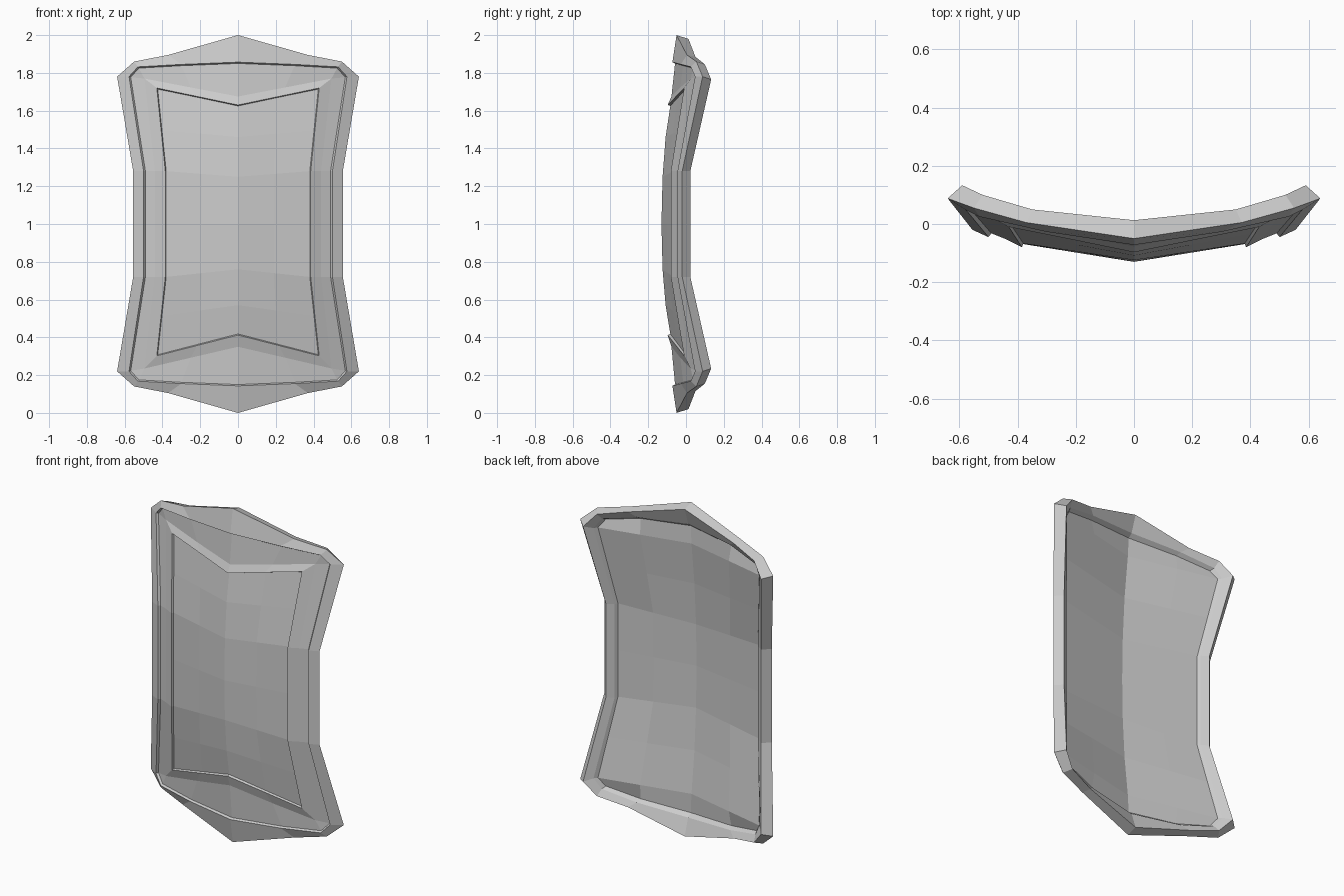
import bpy, bmesh

if "Cube" in bpy.data.objects:
    bpy.data.objects.remove(bpy.data.objects["Cube"])


def half_loop(upper, lower=None):
    """Right half of a ring, top centre to bottom centre; lower defaults to a mirror image."""
    low = lower or [(x, y, 2 - z) for x, y, z in upper]
    return upper + low[::-1]


def lerp(a, b, t):
    return tuple(p + (q - p) * t for p, q in zip(a, b))


def add_strip(bm, a, b):
    """Bridge two rows of points of equal length."""
    va, vb = [bm.verts.new(p) for p in a], [bm.verts.new(p) for p in b]
    for i in range(len(a) - 1):
        bm.faces.new((va[i], vb[i], vb[i + 1], va[i + 1]))


def make(name, rows_list):
    """Skin the sets of rows into one half and mirror it."""
    bm = bmesh.new()
    for rows in rows_list:
        for a, b in zip(rows, rows[1:]):
            add_strip(bm, a, b)
    bmesh.ops.remove_doubles(bm, verts=bm.verts, dist=0.0005)
    bmesh.ops.recalc_face_normals(bm, faces=bm.faces)
    me = bpy.data.meshes.new(name)
    bm.to_mesh(me)
    bm.free()
    ob = bpy.data.objects.new(name, me)
    bpy.context.collection.objects.link(ob)
    m = ob.modifiers.new("Mirror", "MIRROR")
    m.use_clip = True
    return ob


# Rings from the back of the rim, over the edge, to the front frame
back_in = half_loop([(0, -.045, 1.86), (.30, 0, 1.84), (.50, .045, 1.80), (.535, .07, 1.75), (.465, -.02, 1.28)])
back_lip = half_loop([(0, -.02, 1.88), (.31, .025, 1.855), (.51, .07, 1.81), (.55, .09, 1.75), (.475, -.003, 1.28)])
edge_back = half_loop([(0, .013, 1.98), (.35, .05, 1.885), (.52, .10, 1.845), (.59, .133, 1.765), (.515, .023, 1.28)])
edge_front = half_loop([(0, -.05, 2.0), (.37, .005, 1.895), (.55, .055, 1.86), (.64, .088, 1.78), (.555, -.02, 1.28)])
rim_lip = half_loop([(0, -.072, 1.857), (.30, -.027, 1.845), (.53, .025, 1.832), (.577, .048, 1.78), (.50, -.045, 1.28)])
rim_in = half_loop([(0, -.058, 1.85), (.30, -.015, 1.838), (.525, .037, 1.825), (.568, .058, 1.777), (.49, -.032, 1.28)])
crease = half_loop(
    [(0, -.077, 1.675), (.25, -.03, 1.723), (.495, .025, 1.77), (.495, .025, 1.77), (.44, -.052, 1.28)],
    [(0, -.077, .35), (.25, -.03, .292), (.495, .025, .235), (.495, .025, .235), (.44, -.052, .72)])
frame_lip = half_loop(
    [(0, -.097, 1.63), (.215, -.053, 1.675), (.43, -.01, 1.72), (.43, -.01, 1.72), (.385, -.08, 1.28)],
    [(0, -.097, .412), (.215, -.053, .357), (.43, -.01, .302), (.43, -.01, .302), (.385, -.08, .72)])
panel_rim = half_loop(
    [(0, -.083, 1.625), (.212, -.042, 1.67), (.425, 0, 1.714), (.425, 0, 1.714), (.38, -.067, 1.28)],
    [(0, -.083, .418), (.212, -.042, .363), (.425, 0, .308), (.425, 0, .308), (.38, -.067, .72)])

# Inner panel: rows bowed around the centre ridge
edge = [panel_rim[2], lerp(panel_rim[3], panel_rim[4], .5), panel_rim[4], (.38, -.069, 1),
        panel_rim[5], lerp(panel_rim[5], panel_rim[6], .5), panel_rim[7]]
ridge = [panel_rim[0], (0, -.108, 1.46), (0, -.124, 1.25), (0, -.13, 1),
         (0, -.124, .76), (0, -.108, .57), panel_rim[9]]
half = [lerp(a, b, .5) for a, b in zip(ridge, edge)]
half[0], half[6] = panel_rim[1], panel_rim[8]

# Hollow back panel
b = back_in
b_edge = [b[2], b[3], lerp(b[3], b[4], .5), b[4], (.465, -.021, 1),
          b[5], lerp(b[5], b[6], .5), b[6], b[7]]
b_ridge = [b[0], (0, -.052, 1.75), (0, -.08, 1.5), (0, -.095, 1.25), (0, -.1, 1),
           (0, -.095, .75), (0, -.08, .5), (0, -.052, .25), b[9]]
b_half = [lerp(p, q, .55) for p, q in zip(b_ridge, b_edge)]
b_half[0], b_half[8] = b[1], b[8]

make("shield", [
    [back_in, back_lip, edge_back, edge_front, rim_lip, rim_in, crease, frame_lip, panel_rim],
    [edge, half, ridge],
    [b_edge, b_half, b_ridge],
])
